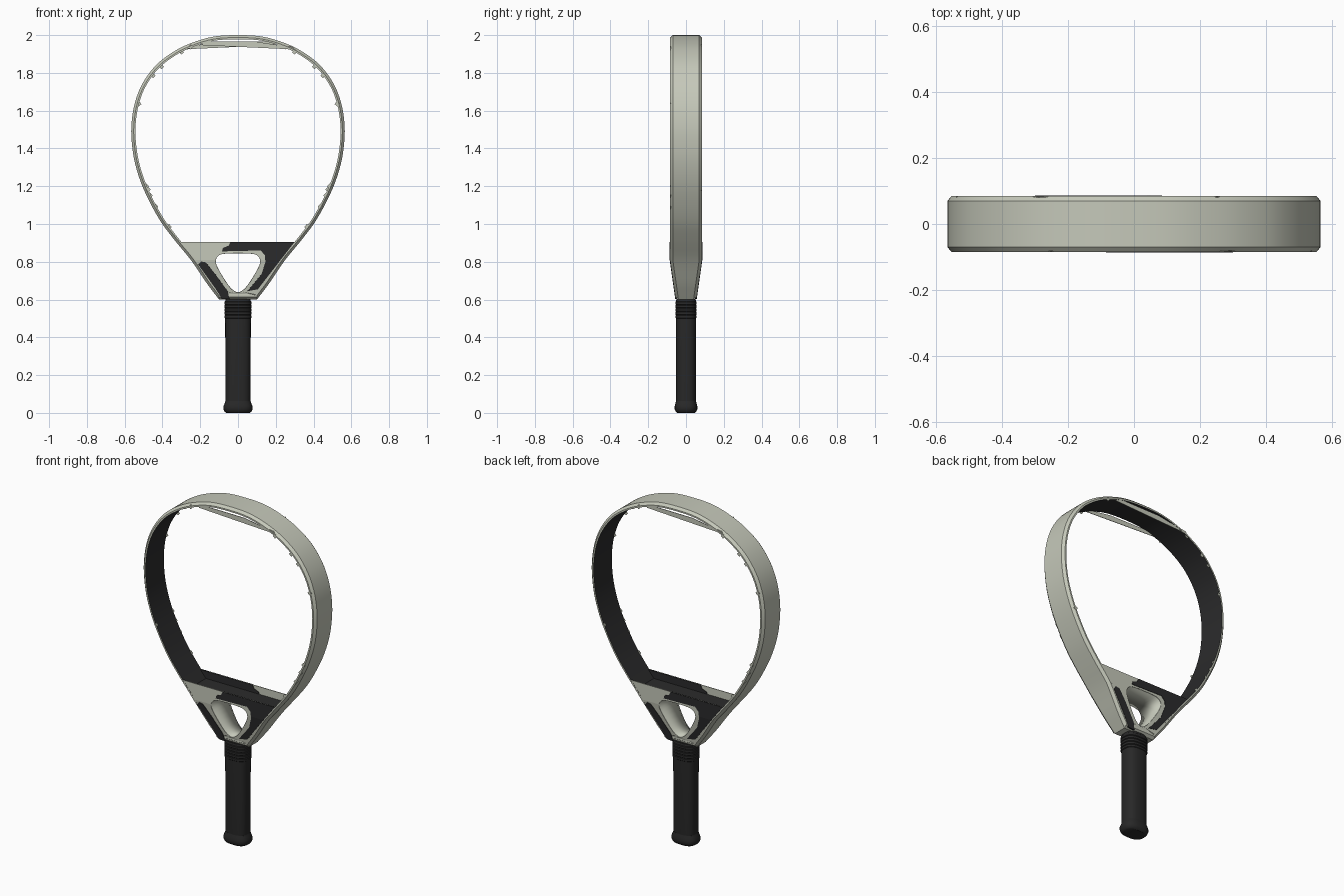
import bpy, bmesh, math
from mathutils import Vector, Matrix

cube = bpy.data.objects.get("Cube")
if cube:
    bpy.data.objects.remove(cube)


def material(name, rgb):
    m = bpy.data.materials.new(name)
    m.use_nodes = True
    m.diffuse_color = (*rgb, 1)
    node = next(n for n in m.node_tree.nodes if n.type == 'BSDF_PRINCIPLED')
    node.inputs["Base Color"].default_value = (*rgb, 1)
    node.inputs["Roughness"].default_value = 0.6
    return m


LIGHT = material("warm_grey", (0.56, 0.58, 0.49))
DARK = material("carbon_black", (0.024, 0.024, 0.025))
GRIP = material("grip_black", (0.021, 0.021, 0.021))


def finish(name, bm, mats, smooth=None, thickness=0):
    me = bpy.data.meshes.new(name)
    bm.to_mesh(me)
    bm.free()
    for m in mats:
        me.materials.append(m)
    ob = bpy.data.objects.new(name, me)
    bpy.context.collection.objects.link(ob)
    if smooth:
        bpy.ops.object.select_all(action='DESELECT')
        ob.select_set(True)
        bpy.context.view_layer.objects.active = ob
        bpy.ops.object.shade_smooth_by_angle(angle=math.radians(smooth))
    if thickness:
        mod = ob.modifiers.new("thickness", 'SOLIDIFY')
        mod.thickness = thickness
        mod.offset = 0
    return ob


def spline(pts, steps, closed):
    """Smooth curve through 2D points."""
    n, out = len(pts), []
    get = lambda i: Vector(pts[i % n] if closed else pts[max(0, min(n - 1, i))])
    for i in range(n if closed else n - 1):
        a, b, c, d = (get(i + k) for k in (-1, 0, 1, 2))
        for s in range(steps):
            t = s / steps
            out.append(b + (c - a) * t / 2 + (2 * a - 5 * b + 4 * c - d) * t * t / 2
                       + (3 * b - a - 3 * c + d) * t ** 3 / 2)
    if not closed:
        out.append(get(n - 1))
    return out


def mirrored(half):
    return half + [(-x, z) for x, z in reversed(half) if x > 0]


def half_depth(z):
    return 0.055 + 0.03 * max(0, min(1, (z - 0.6) / 0.21))


# Outline of the head, counter-clockwise from the lower right corner
outline = spline(mirrored([
    (0.1, 0.6), (0.127, 0.635), (0.168, 0.69), (0.25, 0.81), (0.34, 0.92),
    (0.42, 1.03), (0.5, 1.185), (0.545, 1.32), (0.563, 1.44), (0.563, 1.54),
    (0.545, 1.645), (0.505, 1.745), (0.435, 1.84), (0.345, 1.91),
    (0.25, 1.957), (0.13, 1.992), (0, 2.0)]), 4, False)


def inset(loop, dist):
    out = []
    for i, p in enumerate(loop):
        t = (loop[(i + 1) % len(loop)] - loop[i - 1]).normalized()
        out.append(p + Vector((-t.y, t.x)) * dist)
    return out


# Hoop: chamfered band with a dark inner wall
bm = bmesh.new()
section = [(0, -1, 0.015), (0, 1, 0.015), (0.013, 1, 0),
           (0.022, 1, 0), (0.022, -1, 0), (0.013, -1, 0)]
rows = []
for dist, side, drop in section:
    rows.append([bm.verts.new((p.x, side * (half_depth(p.y) - drop), p.y))
                 for p in inset(outline, dist)])
count = len(outline)
for r in range(len(rows)):
    a, b = rows[r], rows[(r + 1) % len(rows)]
    for i in range(count):
        j = (i + 1) % count
        f = bm.faces.new((a[i], a[j], b[j], b[i]))
        f.material_index = 1 if r == 3 else 0
bmesh.ops.recalc_face_normals(bm, faces=bm.faces)
finish("head_frame", bm, [LIGHT, DARK], 28)


def face_sheet(name, loops, mat, thickness, top=None):
    """Flat shape laid on the front face, with a half-turned copy on the back."""
    bm = bmesh.new()
    for loop in loops:
        vs = [bm.verts.new((p[0], 0, p[1])) for p in loop]
        for i, v in enumerate(vs):
            bm.edges.new((vs[i - 1], v))
    bmesh.ops.triangle_fill(bm, edges=bm.edges[:], use_beauty=True)
    for z, cut in ((0.81, False), (top, True)):
        if z:
            bmesh.ops.bisect_plane(bm, geom=bm.verts[:] + bm.edges[:] + bm.faces[:],
                                   plane_co=(0, 0, z), plane_no=(0, 0, 1), clear_outer=cut)
    for v in bm.verts:
        v.co.y = 0.003 - half_depth(v.co.z)
    bmesh.ops.recalc_face_normals(bm, faces=bm.faces)
    copy = bmesh.ops.duplicate(bm, geom=bm.verts[:] + bm.edges[:] + bm.faces[:])["geom"]
    bmesh.ops.rotate(bm, verts=[g for g in copy if isinstance(g, bmesh.types.BMVert)],
                     matrix=Matrix.Rotation(math.pi, 3, 'Z'))
    return finish(name, bm, [mat], thickness=thickness)


# Throat plates with the rounded triangular opening
hole = spline(mirrored([(0, 0.638), (0.025, 0.648), (0.055, 0.68), (0.1, 0.752),
                        (0.119, 0.8), (0.105, 0.833), (0.06, 0.845)]), 3, True)
RIM_TOP = 0.905
face_sheet("throat_plates", [inset(outline, 0.02), hole], LIGHT, 0.004, RIM_TOP)

# Painted dark panels on the throat
face_sheet("throat_panel_wide", [[
    (-0.04, RIM_TOP), (-0.05, 0.885), (-0.08, 0.873), (-0.085, 0.855), (0.12, 0.86),
    (0.142, 0.835), (0.145, 0.8), (0.125, 0.735), (0.05, 0.645), (0.105, 0.655),
    (0.22, 0.803), (0.3, RIM_TOP)]], DARK, 0.009)
face_sheet("throat_panel_narrow", [[
    (-0.21, 0.785), (-0.195, 0.802), (-0.17, 0.797), (-0.12, 0.735), (-0.055, 0.645),
    (-0.045, 0.602), (-0.085, 0.605), (-0.12, 0.66)]], DARK, 0.009)

# Wall of the throat opening
bm = bmesh.new()
front, back = ([bm.verts.new((p.x, s * (half_depth(p.y) - 0.003), p.y)) for p in hole]
               for s in (-1, 1))
for i in range(len(hole)):
    bm.faces.new((front[i - 1], front[i], back[i], back[i - 1]))
finish("throat_opening_wall", bm, [LIGHT], 40, 0.003)

# Dark floor between the throat plates
bm = bmesh.new()
bmesh.ops.create_cube(bm, size=1, matrix=Matrix.Translation((0, 0, 0.858))
                      @ Matrix.Diagonal((0.53, 0.155, 0.008, 1)))
finish("throat_floor", bm, [DARK])

# Sliver across the top and small flakes along the inner edge
face_sheet("top_sliver", [[(-0.2, 1.947), (0.26, 1.926), (0.3, 1.92), (0.29, 1.937),
                           (0.18, 1.952), (0.1, 1.965), (-0.17, 1.967)]], LIGHT, 0.003)
flakes = [(0.45, 1.785), (0.405, 1.832), (0.525, 1.635), (0.485, 1.2), (0.465, 1.15),
          (0.435, 1.09), (0.365, 0.985), (0.3, 1.91), (-0.25, 1.936), (-0.475, 1.18)]
face_sheet("edge_flakes", [[(x - 0.014, z), (x, z - 0.013), (x + 0.013, z + 0.004), (x, z + 0.015)]
                           for x, z in flakes], LIGHT, 0.003)


# Handle: rounded section lofted up the shaft
def loft(name, rings, mat, sides=32):
    bm = bmesh.new()
    rows = []
    for z, rx, ry in rings:
        row = []
        for k in range(sides):
            c, s = math.cos(math.tau * k / sides), math.sin(math.tau * k / sides)
            row.append(bm.verts.new((rx * math.copysign(abs(c) ** 0.75, c),
                                     ry * math.copysign(abs(s) ** 0.75, s), z)))
        rows.append(row)
    for a, b in zip(rows, rows[1:]):
        for i in range(sides):
            bm.faces.new((a[i - 1], a[i], b[i], b[i - 1]))
    bm.faces.new(rows[0][::-1])
    bm.faces.new(rows[-1])
    finish(name, bm, [mat], 35)


loft("handle_grip", [(0.03, 0.064, 0.05), (0.07, 0.066, 0.053), (0.51, 0.068, 0.054)], GRIP)
loft("handle_butt", [(0, 0.062, 0.046), (0.006, 0.071, 0.054), (0.02, 0.077, 0.06),
                     (0.036, 0.077, 0.06), (0.052, 0.07, 0.056), (0.064, 0.066, 0.053)], GRIP)
collar = []
for k in range(5):
    z = 0.5 + k * 0.018
    collar += [(z, 0.068, 0.053), (z + 0.003, 0.072, 0.056), (z + 0.015, 0.072, 0.056)]
loft("handle_collar", collar + [(0.59, 0.068, 0.053), (0.602, 0.066, 0.051)], GRIP)
